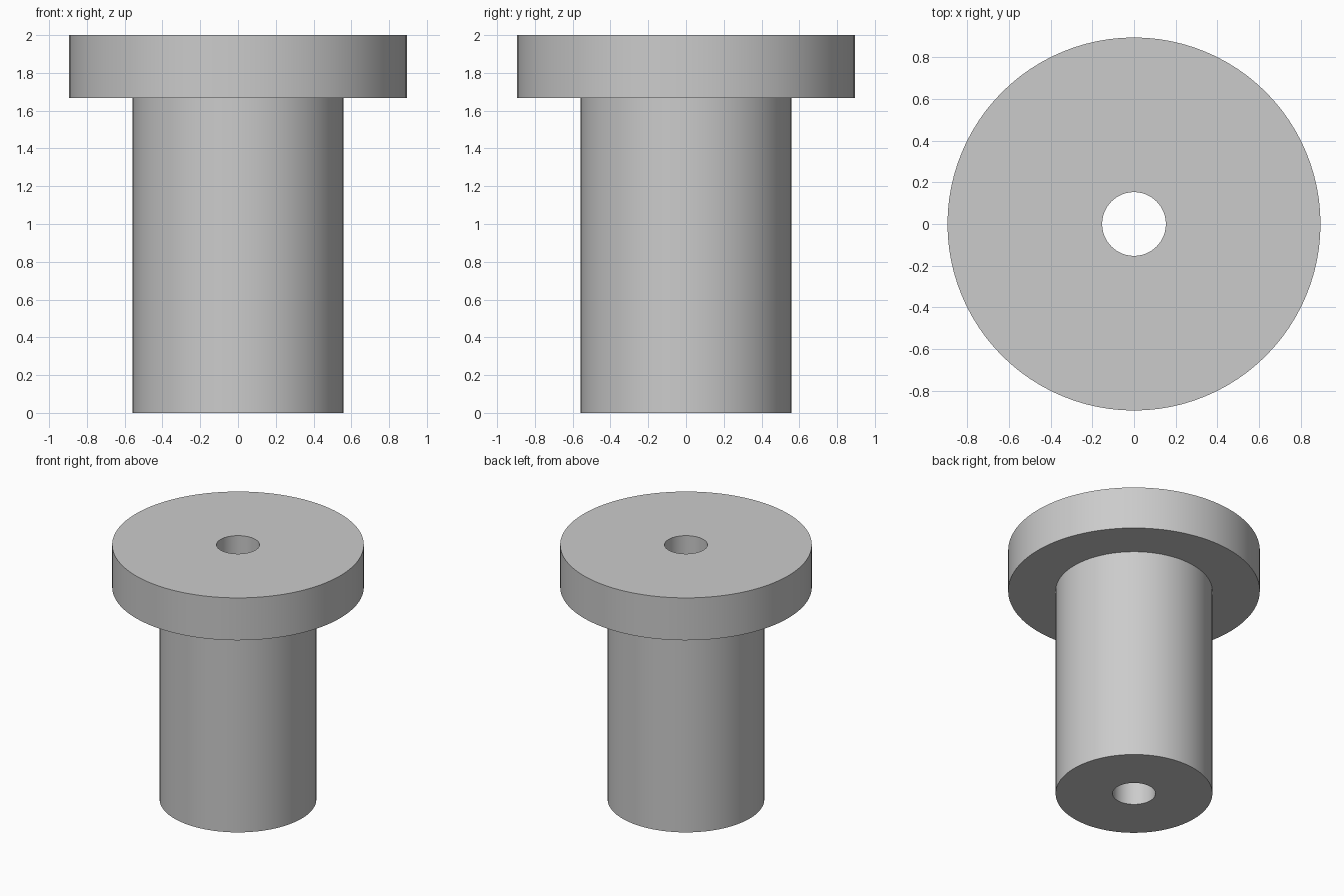
import bpy
import bmesh
import math

cube = bpy.data.objects.get("Cube")
if cube:
    bpy.data.objects.remove(cube, do_unlink=True)

HEIGHT, FLANGE_BASE = 2.0, 1.667
FLANGE_R, SHAFT_R, BORE_R = 0.896, 0.558, 0.153
SEGMENTS = 96

# Plain grey metal
grey = bpy.data.materials.new("plain grey")
grey.use_nodes = True
colour = (0.6, 0.6, 0.6, 1)
grey.diffuse_color = colour
grey.node_tree.nodes["Principled BSDF"].inputs["Base Color"].default_value = colour

# Closed half section of the bushing: bore, shaft and flange
profile = [
    (BORE_R, 0), (SHAFT_R, 0), (SHAFT_R, FLANGE_BASE),
    (FLANGE_R, FLANGE_BASE), (FLANGE_R, HEIGHT), (BORE_R, HEIGHT),
]

# Revolve the section about the vertical axis
bm = bmesh.new()
verts = [bm.verts.new((r, 0, z)) for r, z in profile]
edges = [bm.edges.new((v, verts[(i + 1) % len(verts)])) for i, v in enumerate(verts)]
bmesh.ops.spin(bm, geom=verts + edges, cent=(0, 0, 0), axis=(0, 0, 1),
               angle=math.tau, steps=SEGMENTS)
bmesh.ops.remove_doubles(bm, verts=bm.verts[:], dist=0.0001)
bmesh.ops.recalc_face_normals(bm, faces=bm.faces[:])
mesh = bpy.data.meshes.new("flanged_bushing")
bm.to_mesh(mesh)
bm.free()
mesh.materials.append(grey)

bushing = bpy.data.objects.new("flanged_bushing", mesh)
bpy.context.collection.objects.link(bushing)

# Smooth round walls with crisp rims
bpy.ops.object.select_all(action="DESELECT")
bushing.select_set(True)
bpy.context.view_layer.objects.active = bushing
bpy.ops.object.shade_smooth_by_angle(angle=math.radians(30))
